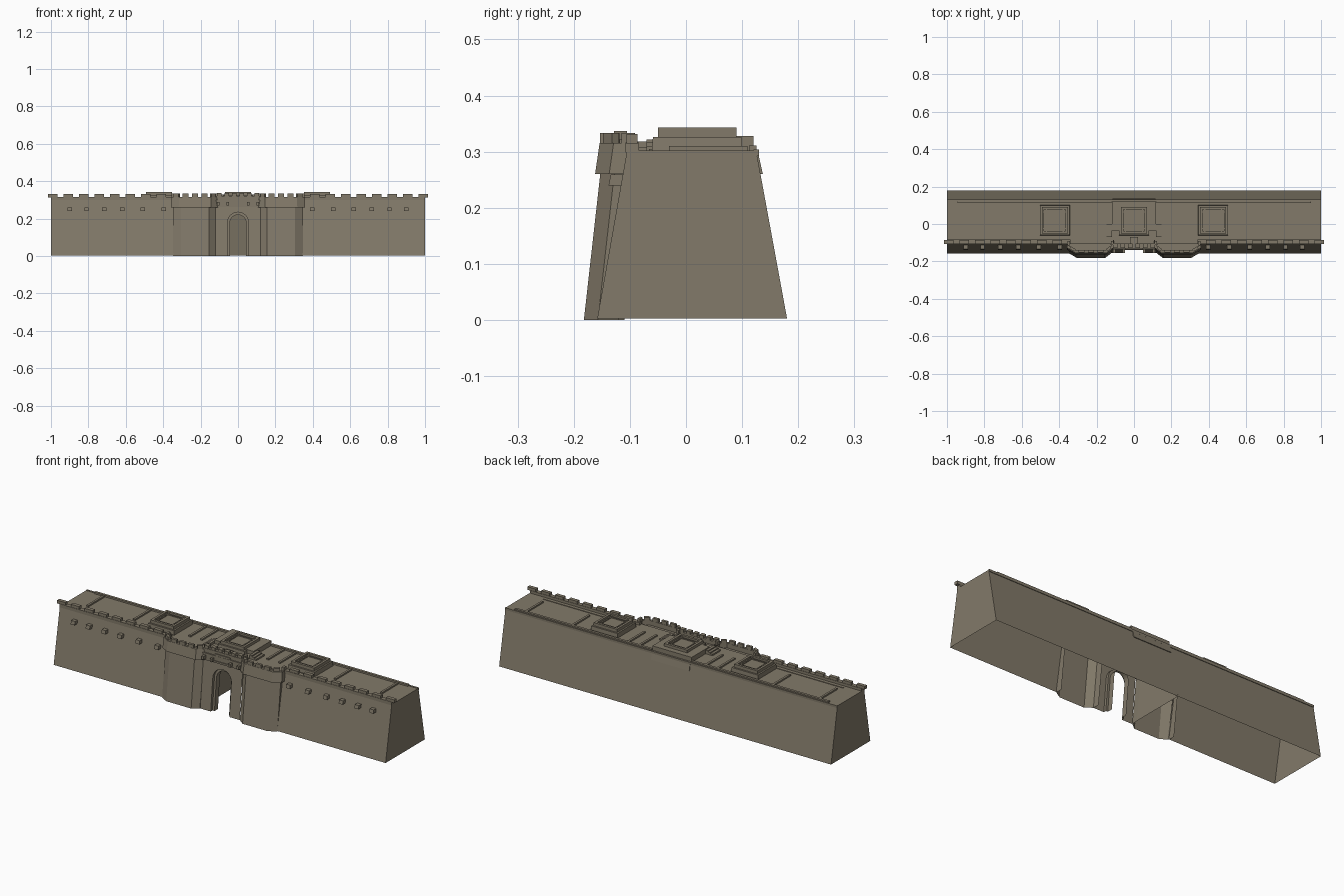
import bpy, bmesh, math
from mathutils import Vector

if "Cube" in bpy.data.objects:
    bpy.data.objects.remove(bpy.data.objects["Cube"])

stone = bpy.data.materials.new("weathered_stone")
stone.diffuse_color = (0.225, 0.195, 0.143, 1)
stone.use_nodes = True
stone.node_tree.nodes["Principled BSDF"].inputs["Base Color"].default_value = stone.diffuse_color


def finish(name, bm, recalc=True):
    if recalc:
        bmesh.ops.recalc_face_normals(bm, faces=bm.faces[:])
    me = bpy.data.meshes.new(name)
    bm.to_mesh(me)
    bm.free()
    me.materials.append(stone)
    ob = bpy.data.objects.new(name, me)
    bpy.context.collection.objects.link(ob)
    return ob


def add_box(bm, x0, x1, y0, y1, z0, z1, lean=0.0):
    # box whose top may lean in y
    vs = [bm.verts.new((x, y + (lean if z == z1 else 0), z))
          for z in (z0, z1) for x, y in ((x0, y0), (x1, y0), (x1, y1), (x0, y1))]
    for f in ((3, 2, 1, 0), (4, 5, 6, 7), (0, 1, 5, 4), (1, 2, 6, 5), (2, 3, 7, 6), (3, 0, 4, 7)):
        bm.faces.new([vs[i] for i in f])
    return vs


def boxes(name, specs):
    bm = bmesh.new()
    for s in specs:
        add_box(bm, *s)
    return finish(name, bm)


def mirrored(specs):
    return specs + [(-s[1], -s[0]) + tuple(s[2:]) for s in specs]


def loft(bm, rings, closed=False, cap=False):
    # skin a list of rings with quads
    vr = [[bm.verts.new(p) for p in r] for r in rings]
    n = len(vr[0])
    for a, b in zip(vr, vr[1:]):
        for i in range(n if closed else n - 1):
            j = (i + 1) % n
            bm.faces.new((a[i], a[j], b[j], b[i]))
    if cap:
        bm.faces.new(vr[-1])


# Main wall: open-bottomed shell with battered faces, front left open at the gatehouse
FB, FT, BB, BT, H = -0.158, -0.105, 0.18, 0.125, 0.302
bm = bmesh.new()


def quad(*pts):
    bm.faces.new([bm.verts.new(p) for p in pts])


for s in (1, -1):
    quad((s, FB, 0.003), (s, BB, 0.003), (s, BT, H), (s, FT, H))
    quad((s * 0.34, FB, 0.003), (s, FB, 0.003), (s, FT, H), (s * 0.34, FT, H))
quad((-1, FT, H), (1, FT, H), (1, BT, H), (-1, BT, H))
quad((1, BB, 0.003), (-1, BB, 0.003), (-1, BT, H), (1, BT, H))
quad((-0.12, FB, 0.003), (-0.12, BB, 0.003), (-0.12, BT, H), (-0.12, FT, H))
bmesh.ops.remove_doubles(bm, verts=bm.verts[:], dist=1e-5)
finish("main_wall", bm)

# Wall parapet with merlons
specs = [(0.34, 1.0, -0.108, -0.084, 0.298, 0.316)]
for i in range(8):
    x = 0.385 + i * 0.083
    specs.append((x, x + 0.05, -0.106, -0.086, 0.314, 0.331))
boxes("wall_parapet", mirrored(specs))

# Small projecting loopholes under the parapet
boxes("loopholes", mirrored([(x - 0.012, x + 0.012, -0.138, -0.11, 0.24, 0.259, 0.004)
                             for x in (0.397, 0.51, 0.62, 0.715, 0.81, 0.9)]))

# Deck rims and cross beams
specs = [(0.12, 0.945, 0.112, 0.126, 0.3, 0.311), (0.35, 0.905, -0.066, -0.06, 0.3, 0.305)]
specs += [(x - 0.006, x + 0.006, -0.03, 0.11, 0.3, 0.31) for x in (0.2, 0.27, 0.605, 0.885)]
boxes("deck_beams", mirrored(specs))
boxes("rear_ledge", [(-1, 1, 0.12, 0.13, 0.292, 0.304)])

# Raised roof hatches: tapered frames with a sunken panel
for name, cx in (("left_hatch", -0.423), ("gate_hatch", 0.0), ("right_hatch", 0.423)):
    bm = bmesh.new()
    cy = 0.02

    def sq(r, z):
        return [(cx + r * a, cy + r * b, z) for a, b in ((-1, -1), (1, -1), (1, 1), (-1, 1))]
    loft(bm, [sq(0.081, 0.3), sq(0.079, 0.326), sq(0.07, 0.326), sq(0.07, 0.343), sq(0.057, 0.343),
              sq(0.057, 0.333)], closed=True, cap=True)
    for d in (-0.045, 0.045):
        add_box(bm, cx + d - 0.003, cx + d + 0.003, cy - 0.057, cy + 0.057, 0.331, 0.337)
        add_box(bm, cx - 0.057, cx + 0.057, cy + d - 0.003, cy + d + 0.003, 0.331, 0.337)
    finish(name, bm)

# Flanking towers with overhanging crenellated parapets
plan = [(0.118, -0.115), (0.12, -0.155), (0.155, -0.182), (0.305, -0.182), (0.347, -0.157), (0.347, -0.1)]


def ring(s, dy, z, grow=0.0):
    out = []
    for x, y in plan:
        d = Vector((x - 0.233, 0))
        out.append((s * (x + math.copysign(grow, d.x)), y + dy - (grow if y < -0.12 else 0), z))
    out[0] = (out[0][0], -0.085, z)
    out[-1] = (out[-1][0], -0.085, z)
    return out


for side, s in (("right", 1), ("left", -1)):
    bm = bmesh.new()
    low = ring(s, 0, 0)
    low[0], low[-1] = (s * 0.118, -0.12, 0), (s * 0.347, -0.12, 0)
    loft(bm, [low, ring(s, 0.032, 0.285)])
    finish(side + "_tower", bm)
    bm = bmesh.new()
    loft(bm, [ring(s, 0.032, 0.26), ring(s, 0.032, 0.26, 0.012), ring(s, 0.038, 0.315, 0.010),
              ring(s, 0.038, 0.315, -0.006), ring(s, 0.038, 0.29, -0.006)], cap=True)
    top = ring(s, 0.038, 0.315, 0.002)
    for a, b, n in zip(top, top[1:], (1, 1, 3, 1, 1)):
        a, b = Vector(a), Vector(b)
        ang = math.atan2(b.y - a.y, b.x - a.x)
        for k in range(n):
            c = a.lerp(b, (k + 0.5) / n)
            w = (b - a).length / n * 0.32
            vs = add_box(bm, -w, w, -0.007, 0.007, 0.312, 0.333)
            for v in vs:
                x, y = v.co.x, v.co.y
                v.co.x = c.x + x * math.cos(ang) - y * math.sin(ang)
                v.co.y = c.y + x * math.sin(ang) + y * math.cos(ang)
    finish(side + "_tower_parapet", bm)


# Gate front with arched opening, leaning back like the wall
def arch(r, zc=0.178, n=12):
    pts = [(r, 0)] + [(r * math.cos(math.pi * i / n), zc + r * math.sin(math.pi * i / n))
                      for i in range(n + 1)] + [(-r, 0)]
    return pts


def lean(p, y):
    return (p[0], y + 0.1 * p[1], p[1])


inner = arch(0.056)
outer = [(0.119, z) if x > 0.02 else (-0.119, z) if x < -0.02 else (x, 0.285) for x, z in inner]
for i, (x, z) in enumerate(inner):
    if 0.02 >= abs(x):
        outer[i] = (x, 0.285)
    elif z > 0.215:
        outer[i] = (math.copysign(0.119, x), 0.285)
bm = bmesh.new()
loft(bm, [[lean(p, -0.155) for p in outer], [lean(p, -0.155) for p in inner],
          [lean(p, -0.14) for p in inner], [lean(p, -0.14) for p in arch(0.044, 0.176)],
          [lean(p, -0.11) for p in arch(0.044, 0.176)]])
bmesh.ops.dissolve_degenerate(bm, dist=1e-5, edges=bm.edges[:])
finish("gate_front", bm)

# Gate parapet: stepped cornice, wall, merlons and little brackets
specs = [(-0.12, 0.12, -0.136, -0.1, 0.262, 0.3),
         (-0.12, 0.12, -0.13, -0.105, 0.298, 0.322),
         (-0.06, 0.06, -0.14, -0.12, 0.268, 0.274),
         (-0.045, 0.045, -0.135, -0.125, 0.3, 0.31)]
specs += [(x - 0.012, x + 0.012, -0.128, -0.105, 0.32, 0.337) for x in (-0.1, -0.06, -0.02, 0.02, 0.06, 0.1)]
specs += [(x - 0.006, x + 0.006, -0.155, -0.13, 0.27, 0.288) for x in (-0.105, -0.055, 0.055, 0.105)]
specs += [(-0.022, 0.022, -0.108, -0.07, 0.3, 0.318)]
boxes("gate_parapet", specs)

# Gate roof block and its rear ledge
boxes("gate_roof", [(-0.118, 0.118, -0.035, 0.12, 0.3, 0.328),
                    (-0.118, 0.118, -0.085, -0.035, 0.3, 0.308),
                    (-0.115, 0.115, 0.115, 0.137, 0.26, 0.3, -0.009)])

# Stair steps either side of the gate roof
boxes("roof_steps", mirrored([(0.118 + i * 0.014, 0.132 + i * 0.014, -0.07, 0.0, 0.3, 0.322 - i * 0.006)
                              for i in range(3)]))
